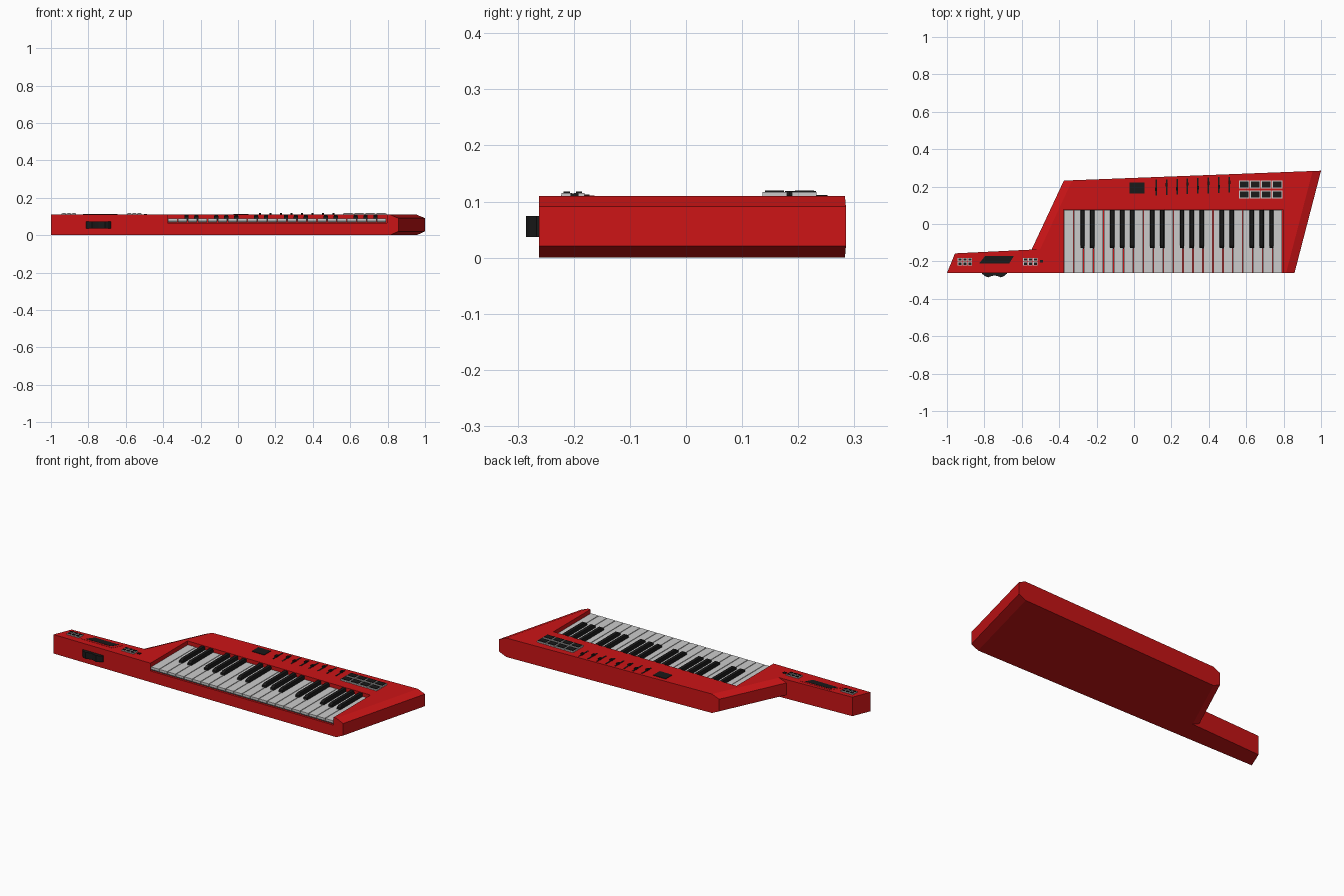
import bpy, bmesh

if "Cube" in bpy.data.objects:
    bpy.data.objects.remove(bpy.data.objects["Cube"])


def material(name, rgb):
    m = bpy.data.materials.new(name)
    m.diffuse_color = (*rgb, 1)
    m.use_nodes = True
    m.node_tree.nodes["Principled BSDF"].inputs["Base Color"].default_value = m.diffuse_color
    return m


RED = material("red_paint", (0.6, 0.007, 0.008))
BLACK = material("black_plastic", (0.01, 0.01, 0.01))


def loft(name, rings, mat=None):
    """Closed solid through a stack of equal-sized point rings."""
    bm = bmesh.new()
    vs = [[bm.verts.new(p) for p in ring] for ring in rings]
    n = len(rings[0])
    for a, b in zip(vs, vs[1:]):
        for i in range(n):
            j = (i + 1) % n
            bm.faces.new((a[i], a[j], b[j], b[i]))
    bm.faces.new(vs[0][::-1])
    bm.faces.new(vs[-1])
    bmesh.ops.recalc_face_normals(bm, faces=bm.faces)
    me = bpy.data.meshes.new(name)
    bm.to_mesh(me)
    bm.free()
    ob = bpy.data.objects.new(name, me)
    bpy.context.collection.objects.link(ob)
    if mat:
        me.materials.append(mat)
    return ob


def prism(name, outline, z0, z1, mat=None):
    return loft(name, [[(x, y, z) for x, y in outline] for z in (z0, z1)], mat)


def box(name, x0, x1, y0, y1, z0, z1, mat=None):
    return prism(name, [(x0, y0), (x1, y0), (x1, y1), (x0, y1)], z0, z1, mat)


FRONT, TOP = -0.262, 0.11


def body_ring(z, inset):
    # slanted four-sided outline, ends pulled in along the front and back edges
    k = 0.0385 * inset
    return [(-0.606 + inset, FRONT, z), (0.858 - inset, FRONT, z),
            (1.0 - inset, 0.285 - k, z), (-0.375 + inset, 0.232 + k, z)]


# main body with chamfered ends
body = loft("body", [body_ring(0, 0.045), body_ring(0.021, 0),
                     body_ring(0.091, 0), body_ring(TOP, 0.045)], RED)

# key bed cut open to the front
cutter = box("key_bed_cutter", -0.378, 0.796, -0.4, 0.077, 0.065, 0.2)
cutter.hide_render = True
cut = body.modifiers.new("key_bed", "BOOLEAN")
cut.operation = "DIFFERENCE"
cut.solver = "EXACT"
cut.object = cutter
bpy.context.view_layer.objects.active = body
bpy.ops.object.modifier_apply(modifier=cut.name)
bpy.data.objects.remove(cutter)

# neck, ending at the inner edge of the body chamfer
prism("neck", [(-1, FRONT), (-0.561, FRONT), (-0.502, -0.135), (-0.548, -0.137),
               (-0.957, -0.157)], 0, TOP, RED)

# white keys with an undercut front lip
X0, PITCH, COUNT = -0.376, 0.0532, 22
for i in range(COUNT):
    xa = X0 + i * PITCH + 0.002
    xb = xa + PITCH - 0.004
    side = [(-0.261, 0.089), (-0.261, 0.076), (-0.254, 0.067), (0.075, 0.067), (0.075, 0.089)]
    loft(f"white_key_{i + 1}", [[(x, y, z) for y, z in side] for x in (xa, xb)])

# black keys with tapered tops
for i in (2, 3, 5, 6, 7, 9, 10, 12, 13, 14, 16, 17, 19, 20, 21):
    x = X0 + i * PITCH - 0.006
    rings = []
    for z, w, yf in ((0.08, 0.012, -0.13), (0.1, 0.0115, -0.128), (0.109, 0.009, -0.115)):
        rings.append([(x - w, yf, z), (x + w, yf, z), (x + w, 0.075, z), (x - w, 0.075, z)])
    loft(f"black_key_{i}", rings, BLACK)

# display
box("display", -0.025, 0.055, 0.162, 0.222, 0.1, 0.113, BLACK)

# sliders: slot and cap
for i in range(8):
    x = 0.118 + i * 0.056
    y = 0.195 + 0.0022 * i
    box(f"slider_slot_{i + 1}", x - 0.004, x + 0.004, y - 0.042, y + 0.042, 0.1, 0.1115, BLACK)
    c = y + (0.012 if i % 2 else -0.01)
    box(f"slider_cap_{i + 1}", x - 0.006, x + 0.006, c - 0.009, c + 0.009, 0.105, 0.119, BLACK)


def button(name, x, y, w, d, rim, h):
    box(name + "_base", x, x + w, y, y + d, 0.1, h)
    box(name + "_top", x + rim, x + w - rim, y + rim, y + d - rim, 0.105, h + 0.003, BLACK)


# trigger pads
for r, y in enumerate((0.136, 0.189)):
    for c in range(4):
        button(f"pad_{r}_{c}", 0.561 + c * 0.059, y, 0.056, 0.044, 0.005, 0.117)

# neck button groups
for g, x in enumerate((-0.943, -0.593)):
    for r in range(2):
        for c in range(3):
            button(f"neck_button_{g}_{r}_{c}", x + c * 0.027, -0.222 + r * 0.022,
                   0.024, 0.019, 0.004, 0.115)
box("indicator", -0.502, -0.486, -0.206, -0.192, 0.1, 0.114, BLACK)

# ribbon controller on its slanted plate
prism("ribbon_plate", [(-0.85, -0.223), (-0.65, -0.223), (-0.62, -0.163), (-0.81, -0.163)],
      0.1, 0.1112, RED)
prism("ribbon", [(-0.828, -0.211), (-0.667, -0.211), (-0.643, -0.172), (-0.797, -0.172)],
      0.1, 0.1125, BLACK)

# wavy lever on the front of the neck
half = [(0.068, -0.25), (0.066, -0.266), (0.05, -0.279), (0.034, -0.285), (0.017, -0.279)]
wave = half + [(0, -0.275)] + [(-x, y) for x, y in half[::-1]]
prism("lever", [(x - 0.746, y) for x, y in wave], 0.037, 0.074, BLACK)
